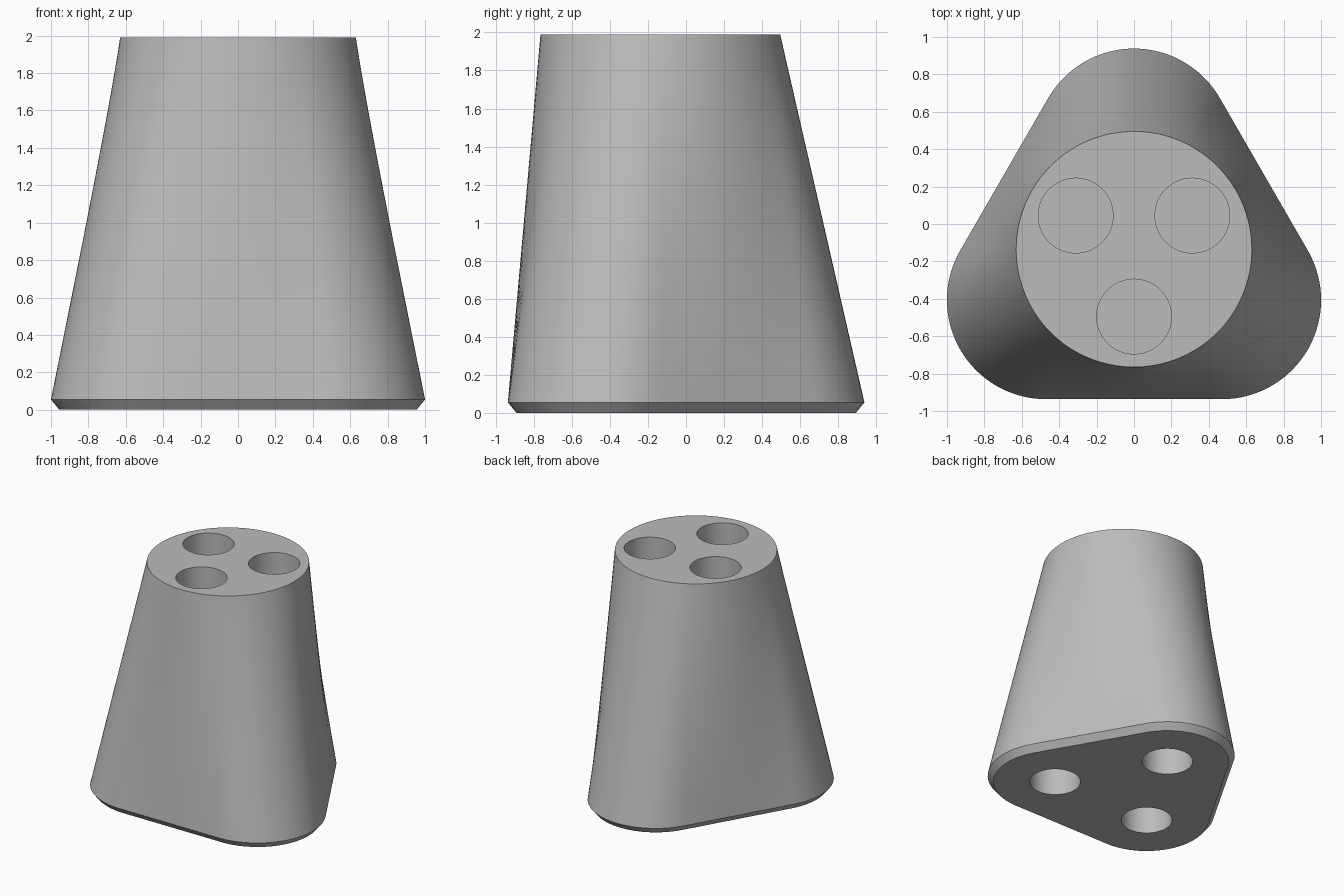
import bpy, bmesh
from math import pi, cos, sin, atan2, radians
from mathutils import Vector

cube = bpy.data.objects.get("Cube")
if cube:
    bpy.data.objects.remove(cube, do_unlink=True)

HEIGHT, CHAMFER, INSET = 1.99, 0.055, 0.045
CORNER_R, TOP_R, HOLE_R = 0.53, 0.63, 0.2
HOLE_DEPTH = 0.6
CENTRE = Vector((0, -0.135))
SPREAD = 0.543        # centre to each corner of the base
TOP_SPREAD = 0.36     # centre to each hole in the top
ARC, FLAT, LEVELS = 32, 16, 12


def polar(radius, angle):
    return CENTRE + Vector((cos(angle), sin(angle))) * radius


def rounded_triangle(r):
    """Outline of three corner arcs joined by straight sides."""
    pts = []
    for i in range(3):
        a = pi / 2 + i * 2 * pi / 3
        c = polar(SPREAD, a)
        arc = [c + Vector((cos(t), sin(t))) * r
               for t in (a - pi / 3 + k * 2 * pi / 3 / ARC for k in range(ARC + 1))]
        b = a + 2 * pi / 3
        end = arc[-1]
        nxt = polar(SPREAD, b) + Vector((cos(b - pi / 3), sin(b - pi / 3))) * r
        pts += arc + [end.lerp(nxt, k / FLAT) for k in range(1, FLAT)]
    return pts


# Body: chamfered rounded triangle lofted up to a circle
base = rounded_triangle(CORNER_R)
top = [polar(TOP_R, atan2(*(p - CENTRE).yx)) for p in base]
sections = [(rounded_triangle(CORNER_R - INSET), 0)]
for k in range(LEVELS + 1):
    f = k / LEVELS
    sections.append(([p.lerp(q, f) for p, q in zip(base, top)],
                     CHAMFER + f * (HEIGHT - CHAMFER)))

bm = bmesh.new()
rings = [[bm.verts.new((p.x, p.y, z)) for p in pts] for pts, z in sections]
n = len(base)
for lo, hi in zip(rings, rings[1:]):
    for i in range(n):
        j = (i + 1) % n
        bm.faces.new((lo[i], lo[j], hi[j], hi[i]))
bm.faces.new(rings[0][::-1])
bm.faces.new(rings[-1])
mesh = bpy.data.meshes.new("tapered_body")
bm.to_mesh(mesh)
bm.free()
body = bpy.data.objects.new("tapered_body", mesh)
bpy.context.collection.objects.link(body)

# Grey material
mat = bpy.data.materials.new("grey")
mat.use_nodes = True
grey = (0.5, 0.5, 0.5, 1)
mat.diffuse_color = grey
mat.node_tree.nodes["Principled BSDF"].inputs["Base Color"].default_value = grey
mesh.materials.append(mat)


# Blind round holes: three in the top, three under the corners
def drill(p, z):
    bpy.ops.mesh.primitive_cylinder_add(vertices=64, radius=HOLE_R,
                                        depth=2 * HOLE_DEPTH, location=(p.x, p.y, z))
    cutter = bpy.context.object
    cutter.name = "hole_cutter"
    cutter.hide_render = True
    cutter.data.materials.append(mat)
    mod = body.modifiers.new("hole", 'BOOLEAN')
    mod.operation, mod.solver, mod.object = 'DIFFERENCE', 'EXACT', cutter
    bpy.context.view_layer.objects.active = body
    bpy.ops.object.modifier_apply(modifier=mod.name)
    bpy.data.objects.remove(cutter, do_unlink=True)


for i in range(3):
    a = pi / 2 + i * 2 * pi / 3
    drill(polar(SPREAD, a), 0)
    drill(polar(TOP_SPREAD, a + pi), HEIGHT)

# Smooth sides with crisp rims
bpy.ops.object.select_all(action='DESELECT')
body.select_set(True)
bpy.context.view_layer.objects.active = body
bpy.ops.object.shade_smooth_by_angle(angle=radians(30))
